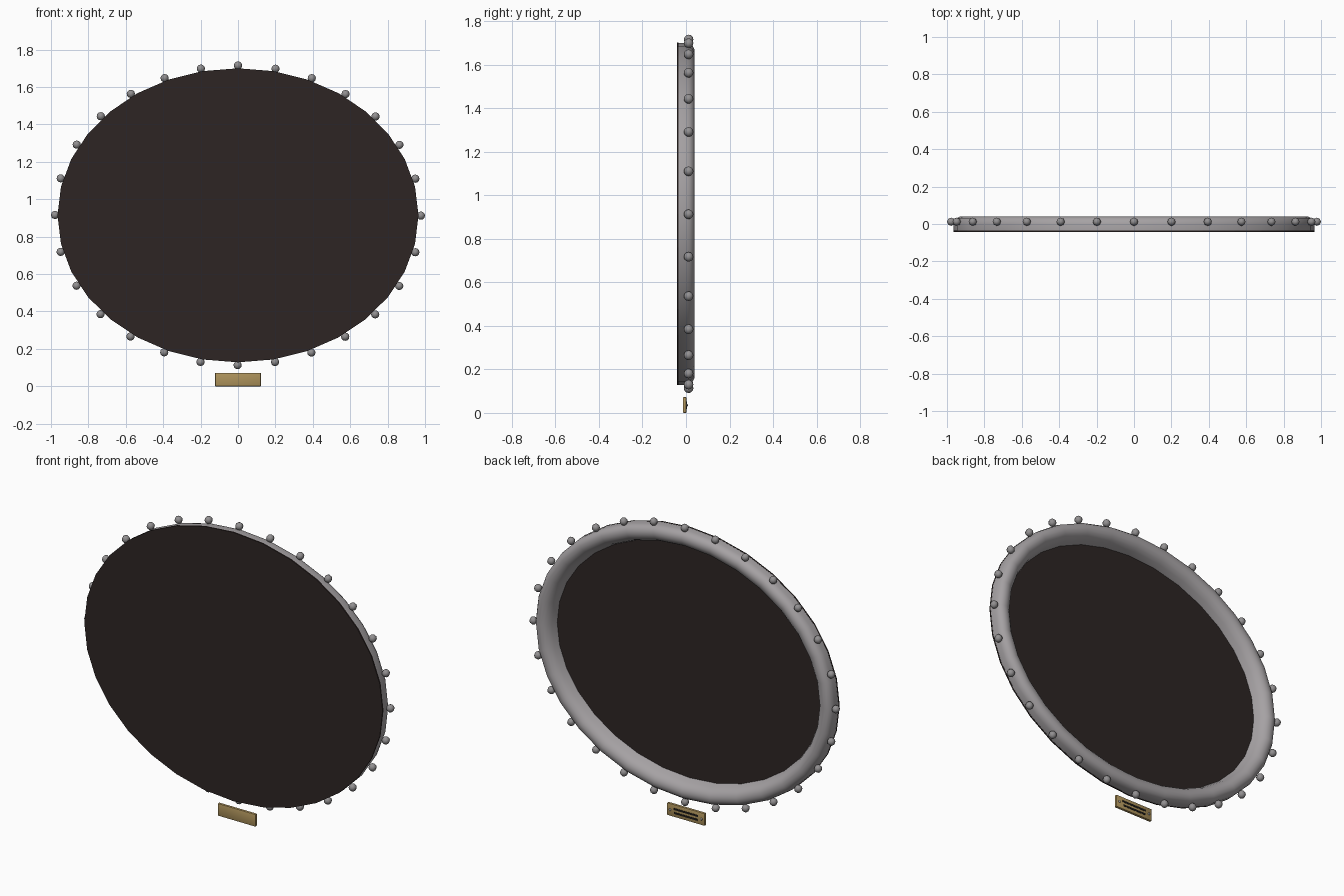
import bpy, bmesh, math
from mathutils import Matrix

if "Cube" in bpy.data.objects:
    bpy.data.objects.remove(bpy.data.objects["Cube"])

CZ = 0.914            # height of the oval's centre
RX, RZ = 0.965, 0.786  # oval radii
SIDES = 32


def material(name, rgb):
    m = bpy.data.materials.new(name)
    m.diffuse_color = (*rgb, 1)
    m.use_nodes = True
    m.node_tree.nodes["Principled BSDF"].inputs["Base Color"].default_value = m.diffuse_color
    return m


GREY = material("pewter grey", (0.38, 0.36, 0.37))
BEAD = material("bead grey", (0.29, 0.28, 0.285))
DARK = material("dark brown", (0.026, 0.0185, 0.0175))
GOLD = material("brass", (0.42, 0.29, 0.105))
INK = material("engraving black", (0.012, 0.01, 0.008))


def finish(name, bm, mat, smooth=None):
    bmesh.ops.recalc_face_normals(bm, faces=bm.faces)
    me = bpy.data.meshes.new(name)
    bm.to_mesh(me)
    bm.free()
    ob = bpy.data.objects.new(name, me)
    me.materials.append(mat)
    bpy.context.collection.objects.link(ob)
    if smooth:
        bpy.ops.object.select_all(action='DESELECT')
        ob.select_set(True)
        bpy.context.view_layer.objects.active = ob
        bpy.ops.object.shade_smooth_by_angle(angle=math.radians(smooth))
    return ob


def oval_point(t, inset, y):
    """Point on the oval, moved inward along its normal."""
    nx, nz = math.cos(t) / RX, math.sin(t) / RZ
    n = math.hypot(nx, nz)
    return (RX * math.cos(t) - inset * nx / n, y,
            CZ + RZ * math.sin(t) - inset * nz / n)


def oval_loft(bm, profile):
    """Sweep (inset, y) profile points round the oval."""
    rings = [[bm.verts.new(oval_point(math.tau * i / SIDES, d, y))
              for i in range(SIDES)] for d, y in profile]
    for a, b in zip(rings, rings[1:]):
        for i in range(SIDES):
            j = (i + 1) % SIDES
            bm.faces.new((a[i], a[j], b[j], b[i]))
    return rings


def box(name, centre, size, mat, bevel=0):
    bm = bmesh.new()
    bmesh.ops.create_cube(bm, size=1, matrix=Matrix.Translation(centre)
                          @ Matrix.Diagonal((*size, 1)))
    if bevel:
        bmesh.ops.bevel(bm, geom=bm.edges[:], offset=bevel, segments=2,
                        profile=0.5, affect='EDGES')
    return finish(name, bm, mat, 40 if bevel else None)


# Flat oval panel
bm = bmesh.new()
rings = oval_loft(bm, [(0, -0.042), (0, -0.034)])
for r in rings:
    bm.faces.new(r)
finish("oval_panel", bm, DARK)

# Rounded frame on the back of the panel
bm = bmesh.new()
oval_loft(bm, [(0.001, -0.034), (0.001, 0.0), (0.006, 0.018), (0.016, 0.031),
               (0.032, 0.039), (0.05, 0.04), (0.068, 0.034), (0.084, 0.021),
               (0.097, 0.0), (0.108, -0.034), (0.001, -0.034)])
bmesh.ops.remove_doubles(bm, verts=bm.verts, dist=1e-5)
finish("frame", bm, GREY, 50)

# Beads spaced evenly along the rim
BX, BZ, COUNT, STEPS = 0.978, 0.801, 28, 2800
path = [(BX * math.sin(math.tau * i / STEPS), BZ * math.cos(math.tau * i / STEPS))
        for i in range(STEPS + 1)]
lengths = [0]
for p, q in zip(path, path[1:]):
    lengths.append(lengths[-1] + math.dist(p, q))
bm = bmesh.new()
k = 0
for (x, z), s in zip(path, lengths):
    if k < COUNT and s >= lengths[-1] * k / COUNT:
        bmesh.ops.create_uvsphere(bm, u_segments=8, v_segments=6, radius=0.022,
                                  matrix=Matrix.Translation((x, 0.012, CZ + z)))
        k += 1
finish("rim_beads", bm, BEAD, 60)

# Brass plate below, marked on its back
box("plate", (0, -0.006, 0.036), (0.244, 0.016, 0.072), GOLD, 0.003)
for name, z, w in (("upper_groove", 0.047, 0.16), ("lower_groove", 0.024, 0.15)):
    box(name, (0, 0.002, z), (w, 0.003, 0.011), INK)

# Plate rivets
bm = bmesh.new()
for x in (-0.102, 0.102):
    bmesh.ops.create_uvsphere(bm, u_segments=8, v_segments=6, radius=0.007,
                              matrix=Matrix.Translation((x, 0.002, 0.036)))
finish("plate_rivets", bm, BEAD, 60)
